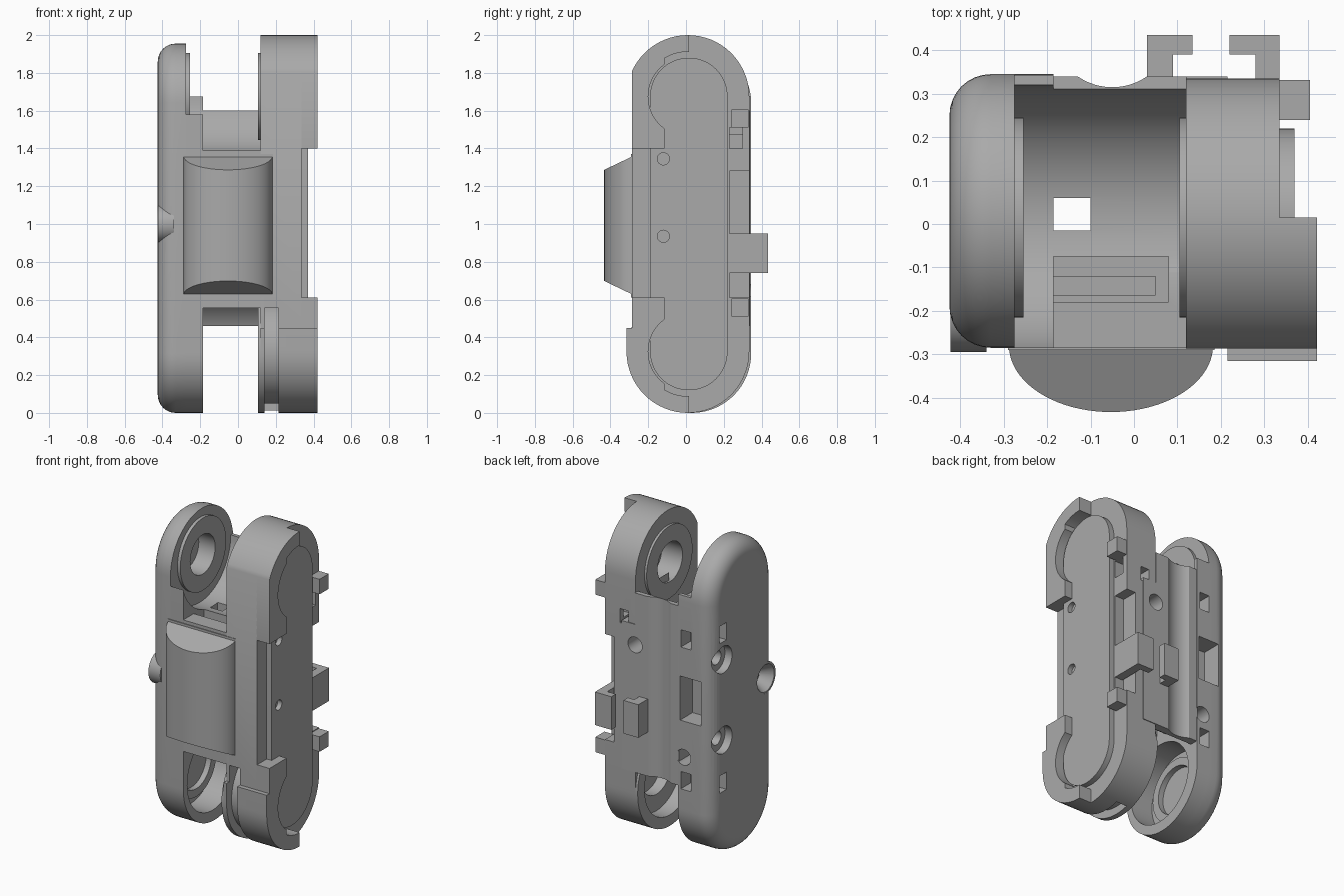
import bpy, bmesh, math
from mathutils import Vector

cube = bpy.data.objects.get("Cube")
if cube:
    bpy.data.objects.remove(cube, do_unlink=True)

grey = bpy.data.materials.new("plain grey")
grey.use_nodes = True
GREY = (0.4, 0.4, 0.4, 1)
grey.diffuse_color = GREY
grey.node_tree.nodes["Principled BSDF"].inputs["Base Color"].default_value = GREY

MID, LOW, TOP = 0.01, 0.325, 1.675      # joint centres in y and z


def finish(name, bm):
    bmesh.ops.recalc_face_normals(bm, faces=bm.faces)
    mesh = bpy.data.meshes.new(name)
    bm.to_mesh(mesh)
    bm.free()
    ob = bpy.data.objects.new(name, mesh)
    mesh.materials.append(grey)
    bpy.context.collection.objects.link(ob)
    return ob


def prism(name, outline, lo, hi, axis="x"):
    """Extrude a 2D outline along x (outline in y, z), y (x, z) or z (x, y)."""
    place = {"x": lambda a, b, c: (c, a, b), "y": lambda a, b, c: (a, c, b),
             "z": lambda a, b, c: (a, b, c)}[axis]
    bm = bmesh.new()
    rings = [[bm.verts.new(place(a, b, c)) for a, b in outline] for c in (lo, hi)]
    n = len(outline)
    for ring in rings:
        bm.faces.new(ring)
    for i in range(n):
        j = (i + 1) % n
        bm.faces.new((rings[0][i], rings[0][j], rings[1][j], rings[1][i]))
    return finish(name, bm)


def box(name, x, y, z):
    return prism(name, [(y[0], z[0]), (y[1], z[0]), (y[1], z[1]), (y[0], z[1])], *x)


def circle(a, b, r, n=64):
    return [(a + r * math.cos(2 * math.pi * i / n), b + r * math.sin(2 * math.pi * i / n))
            for i in range(n)]


def disc(name, a, b, r, lo, hi, axis="x"):
    return prism(name, circle(a, b, r), lo, hi, axis)


def stadium(y0, y1, z0, z1, n=32):
    r, c = (y1 - y0) / 2, (y0 + y1) / 2
    ends = ((z1 - r, 0), (z0 + r, math.pi))
    return [(c + r * math.cos(s + math.pi * i / n), z + r * math.sin(s + math.pi * i / n))
            for z, s in ends for i in range(n + 1)]


def cone(name, r0, r1, x0, x1, y, z):
    bm = bmesh.new()
    bmesh.ops.create_cone(bm, cap_ends=True, segments=48, radius1=r0, radius2=r1, depth=x1 - x0)
    for v in bm.verts:
        v.co = Vector((v.co.z + (x0 + x1) / 2, v.co.x + y, v.co.y + z))
    return finish(name, bm)


def apply(ob, mod):
    bpy.context.view_layer.objects.active = ob
    bpy.ops.object.modifier_apply(modifier=mod.name)


def cut(ob, *cutters, keep=False):
    for c in cutters:
        mod = ob.modifiers.new("cut", "BOOLEAN")
        mod.operation, mod.solver, mod.object = "DIFFERENCE", "EXACT", c
        apply(ob, mod)
        if not keep:
            bpy.data.objects.remove(c, do_unlink=True)
    return ob


def scoop(x0, x1, z):
    return disc("scoop_cutter", MID, z, 0.31, x0, x1)


# Left side: rounded outer shell and thicker inner leg
side = stadium(-0.285, 0.345, 0, 1.955)
shell = prism("left_shell", side, -0.425, -0.275)
bev = shell.modifiers.new("round", "BEVEL")
bev.width, bev.segments, bev.limit_method, bev.angle_limit = 0.095, 8, "ANGLE", math.radians(60)
bm = bmesh.new()
bm.from_mesh(shell.data)
weight = bm.edges.layers.float.new("bevel_weight_edge")
for e in bm.edges:
    e[weight] = float(all(v.co.x < -0.42 for v in e.verts))
bm.to_mesh(shell.data)
bm.free()
bev.limit_method = "WEIGHT"
apply(shell, bev)
leg = prism("left_inner_leg", side, -0.275, -0.185)
cut(leg, box("c", (-0.3, -0.1), (-0.5, 0.5), (TOP, 2.2)), scoop(-0.3, -0.1, TOP))

# Lower bore, and pockets and screw holes in the back of the left side
for part in (shell, leg):
    cut(part, disc("c", MID, LOW, 0.255, -0.34, -0.1),
        box("c", (-0.345, -0.2), (0.22, 0.5), (0.88, 1.16)),
        disc("c", -0.225, 0.65, 0.05, 0.2, 0.5, "y"))
    for z in (0.5, 1.4):
        cut(part, box("c", (-0.275, -0.205), (0.25, 0.5), (z - 0.055, z + 0.055)))
for z in (0.77, 1.28):
    cut(shell, disc("c", 0.23, z, 0.085, -0.5, -0.375), disc("c", 0.23, z, 0.045, -0.5, -0.3))
for z in (0.5, 1.45):
    cut(shell, box("c", (-0.5, -0.35), (0.2, 0.27), (z - 0.055, z + 0.055)))
prism("left_bore_ring", circle(MID, LOW, 0.2), -0.345, -0.3)
cut(bpy.data.objects["left_bore_ring"], disc("c", MID, LOW, 0.15, -0.335, -0.1))

# Countersunk boss on the left face
cut(shell, disc("c", -0.195, 1.0, 0.095, -0.5, -0.345))
boss = disc("left_boss", -0.195, 1.0, 0.1, -0.423, -0.34)
cut(boss, cone("c", 0.09, 0.04, -0.43, -0.35, -0.195, 1.0))

# Middle body with round clearances for the joints
body = box("middle_body", (-0.19, 0.215), (-0.285, 0.34), (0.46, 1.6))
cut(body, scoop(-0.3, 0.12, TOP), scoop(-0.3, 0.216, LOW),
    box("c", (-0.3, 0.3), (-0.5, 0), (1.39, 1.8)),
    box("c", (-0.3, 0.3), (-0.5, 0), (0.3, 0.555)),
    box("c", (0.121, 0.3), (0, 0.5), (1.4, 1.8)),
    disc("c", -0.05, 0.455, 0.14, 0.3, 1.8, "z"),
    box("c", (-0.186, -0.1), (-0.015, 0.06), (0.3, 1.8)),
    box("c", (-0.186, 0.08), (-0.18, -0.075), (1.2, 1.8)),
    disc("c", 0.12, 1.27, 0.05, 0.22, 0.5, "y"))
box("circuit_board", (-0.185, 0.05), (-0.165, -0.12), (1.19, 1.3))
box("channel_bridge", (-0.186, -0.1), (-0.035, -0.015), (0.9, 1.0))

# Right arm: full capsule, flattened on the front above the lower joint
arm = prism("right_arm", stadium(-0.315, 0.335, 0, 2), 0.12, 0.335)
flat = box("c", (0, 0.6), (-0.6, -0.287), (0.45, 2.2))
cut(arm, flat, keep=True)
groove = disc("groove", MID, LOW, 0.42, 0.14, 0.215)
cut(groove, disc("c", MID, LOW, 0.275, 0.1, 0.3), box("c", (0, 0.4), (0.1, 0.6), (-0.3, 1)),
    box("c", (0, 0.4), (-0.6, 0.6), (0.555, 1)))
cut(arm, groove, disc("c", MID, LOW, 0.255, 0, 0.2),
    disc("c", MID, LOW, 0.15, 0, 0.27),
    box("c", (0.27, 0.4), (0.23, 0.5), (0.61, 1.28)),
    box("c", (0.2, 0.4), (0.23, 0.3), (1.4, 1.51)),
    box("c", (0.17, 0.23), (0.2, 0.5), (1.38, 1.47)),
    disc("c", 0.12, 1.27, 0.05, 0.22, 0.5, "y"))
flange = disc("right_lower_flange", MID, LOW, 0.325, 0.105, 0.121)
cut(flange, disc("c", MID, LOW, 0.255, 0, 0.3), box("c", (0, 0.3), (-0.5, 0.5), (0.56, 1)))

# Upper joint rings with blind bores
for name, x0, x1, b0, b1, part in (("left_joint_ring", -0.28, -0.255, -0.37, -0.1, shell),
                                   ("right_joint_ring", 0.105, 0.125, 0, 0.25, arm)):
    ring = disc(name, MID + 0.005, TOP, 0.23, x0, x1)
    cut(ring, disc("c", MID, TOP, 0.125, b0, b1))
    cut(part, disc("c", MID, TOP, 0.125, b0, b1))

# Raised front rim on the two ends of the right arm
rim = prism("right_rim", stadium(-0.315, 0.335, 0, 2), 0.33, 0.422)
cut(rim, flat, box("c", (0, 0.6), (0.015, 0.6), (-0.1, 2.1)),
    box("c", (0, 0.6), (-0.6, 0.6), (0.61, 1.4)),
    box("c", (0.3, 0.6), (-0.115, 0.1), (LOW, TOP)))
for z in (LOW, TOP):
    wide = disc("c", MID, z, 0.237, 0.3, 0.6)
    cut(wide, box("c", (0, 0.7), (-0.5, -0.115), (-0.5, 2.5)))
    cut(rim, wide, disc("c", MID, z, 0.21, 0.3, 0.6))

# Inset cover plate on the right side
cover = prism("right_cover", stadium(-0.19, 0.22, 0.12, 1.88), 0.33, 0.37)
for z in (0.935, 1.345):
    cut(cover, disc("c", -0.12, z, 0.032, 0.34, 0.5))

# Clips on the right side and hooks on the back
for i, z in enumerate((0.51, 1.51)):
    box("side_clip_%d" % (i + 1), (0.3, 0.405), (0.24, 0.332), (z, z + 0.095))
for name, neck, lip in (("inner_hook", (0.03, 0.09), (0.03, 0.135)),
                        ("outer_hook", (0.28, 0.335), (0.22, 0.335))):
    box(name + "_neck", neck, (0.22, 0.395), (0.74, 0.95))
    box(name + "_lip", lip, (0.39, 0.435), (0.74, 0.95))

# Domed front pad with sloped ends
dome = [(-0.053 + 0.235 * math.cos(math.pi * i / 40), -0.28 - 0.153 * math.sin(math.pi * i / 40))
        for i in range(41)]
pad = prism("front_pad", dome, 0.61, 1.37, "z")
bm = bmesh.new()
bm.from_mesh(pad.data)
for z, s in ((1.355, 1), (0.63, -1)):
    res = bmesh.ops.bisect_plane(bm, geom=bm.verts[:] + bm.edges[:] + bm.faces[:],
                                 plane_co=(0, -0.29, z), plane_no=(0, -0.43, 0.9 * s),
                                 clear_outer=True)
    bmesh.ops.holes_fill(bm, edges=[g for g in res["geom_cut"] if isinstance(g, bmesh.types.BMEdge)])
bmesh.ops.recalc_face_normals(bm, faces=bm.faces)
bm.to_mesh(pad.data)
bm.free()
box("pad_frame", (-0.29, 0.185), (-0.29, -0.27), (0.61, 1.37))

# Smooth the curved faces and keep the edges crisp
for ob in bpy.context.scene.objects:
    ob.select_set(ob.type == "MESH")
bpy.context.view_layer.objects.active = body
bpy.ops.object.shade_smooth_by_angle(angle=math.radians(30))
